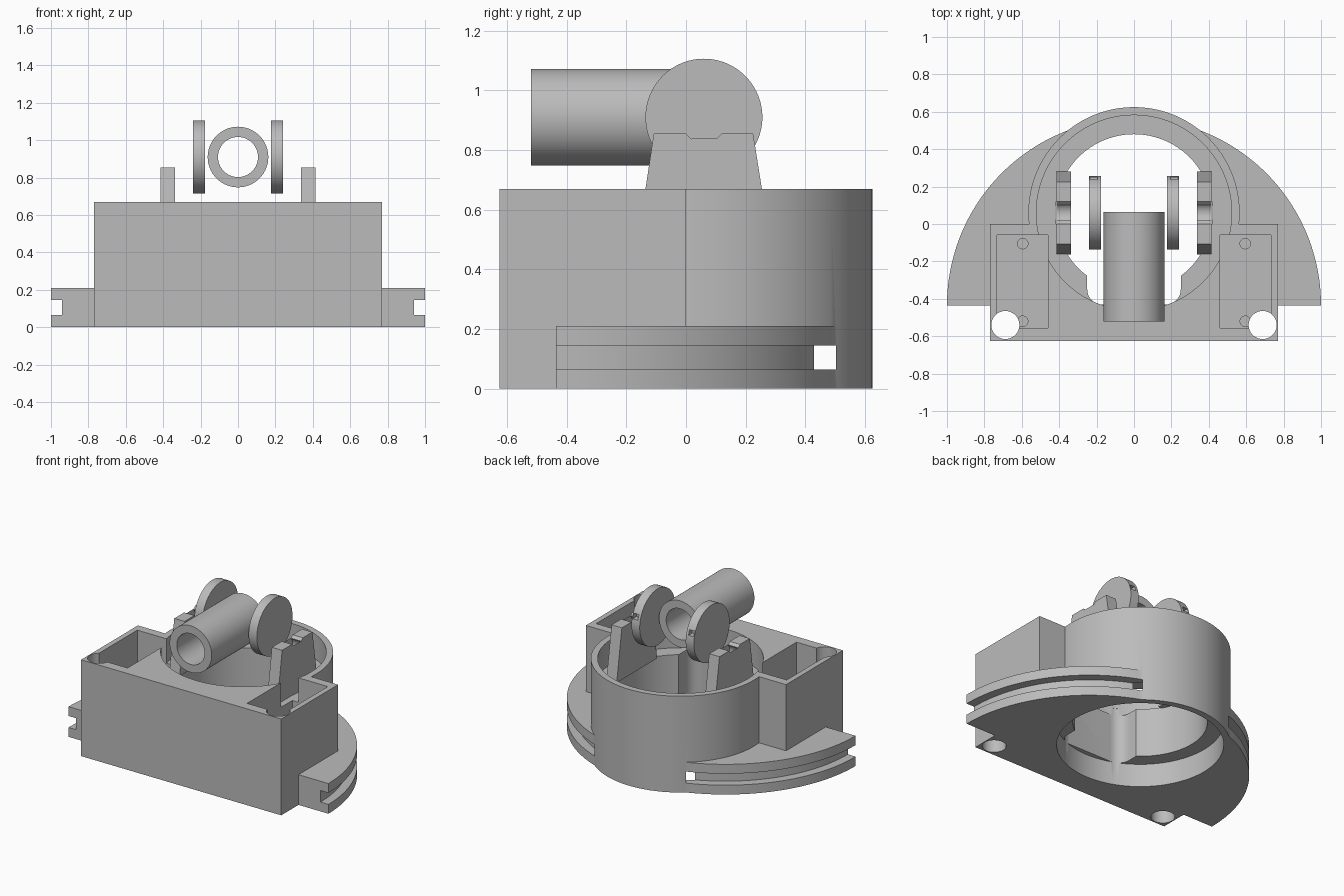
import bpy
import bmesh
from math import sin, cos, pi, radians
from mathutils import Vector

if "Cube" in bpy.data.objects:
    bpy.data.objects.remove(bpy.data.objects["Cube"])

GREY = (0.5, 0.5, 0.5, 1)
mat = bpy.data.materials.new("plain grey")
mat.use_nodes = True
mat.diffuse_color = GREY
mat.node_tree.nodes["Principled BSDF"].inputs["Base Color"].default_value = GREY


def arc(cx, cy, r, a0=0, a1=360, n=96):
    """Points along an arc; a full circle leaves out the repeated end point."""
    steps = n if a1 - a0 == 360 else n + 1
    return [(cx + r * cos(radians(a0 + (a1 - a0) * i / n)),
             cy + r * sin(radians(a0 + (a1 - a0) * i / n))) for i in range(steps)]


def rect(x0, x1, y0, y1):
    return [(x0, y0), (x1, y0), (x1, y1), (x0, y1)]


def prism(name, outline, lo, hi, axis="z"):
    """Extrude an outline along an axis: z uses (x, y), x uses (y, z), y uses (x, z)."""
    place = {"z": lambda u, v, w: (u, v, w),
             "x": lambda u, v, w: (w, u, v),
             "y": lambda u, v, w: (u, w, v)}[axis]
    bm = bmesh.new()
    face = bm.faces.new([bm.verts.new(place(u, v, lo)) for u, v in outline])
    new = bmesh.ops.extrude_face_region(bm, geom=[face])["geom"]
    shift = Vector(place(0, 0, hi - lo))
    bmesh.ops.translate(bm, vec=shift, verts=[g for g in new if isinstance(g, bmesh.types.BMVert)])
    bmesh.ops.recalc_face_normals(bm, faces=bm.faces)
    mesh = bpy.data.meshes.new(name)
    bm.to_mesh(mesh)
    bm.free()
    mesh.materials.append(mat)
    obj = bpy.data.objects.new(name, mesh)
    bpy.context.collection.objects.link(obj)
    return obj


def activate(obj):
    bpy.ops.object.select_all(action="DESELECT")
    obj.select_set(True)
    bpy.context.view_layer.objects.active = obj


def combine(obj, tool, operation="DIFFERENCE"):
    activate(obj)
    mod = obj.modifiers.new("boolean", "BOOLEAN")
    mod.operation = operation
    mod.solver = "EXACT"
    mod.object = tool
    bpy.ops.object.modifier_apply(modifier=mod.name)
    bpy.data.objects.remove(tool)


def smooth(obj):
    activate(obj)
    bpy.ops.object.shade_smooth_by_angle(angle=radians(30))


CY = 0.06        # centre of the round housing
PY = -0.435      # centre of the half-round plate
TOP = 0.67
LEDGE = 0.5

# Housing: front box, round ring and half-round plate joined together
housing = prism("housing", rect(-0.77, 0.77, -0.625, 0), 0, TOP)
combine(housing, prism("ring", arc(0, CY, 0.565), 0, TOP), "UNION")
combine(housing, prism("plate", arc(0, PY, 1, 0, 180), 0, 0.21), "UNION")

# Groove around the plate rim
groove = arc(0, PY, 1.001, -2, 182) + arc(0, PY, 0.94, -2, 182)[::-1]
combine(housing, prism("groove_cutter", groove, 0.065, 0.145))

# Stepped round opening
combine(housing, prism("upper_recess", arc(0, CY, 0.522), LEDGE, TOP + 0.1))
combine(housing, prism("lower_recess", arc(0, CY, 0.522), -0.1, 0.16))
combine(housing, prism("bore", arc(0, CY, 0.42), 0.1, LEDGE + 0.05))

# Round-cornered relief at the front of the bore
relief = (arc(-0.17, -0.35, 0.08, 180, 270, 10) + arc(0.17, -0.35, 0.08, 270, 360, 10)
          + [(0.25, -0.2), (-0.25, -0.2)])
combine(housing, prism("relief_cutter", relief, 0.1, LEDGE + 0.05))

# Side pockets with blind screw holes, and through holes in the corners
for s in (-1, 1):
    x0, x1 = sorted((s * 0.733, s * 0.46))
    combine(housing, prism("pocket", rect(x0, x1, -0.557, -0.06), 0.2, TOP + 0.1))
    combine(housing, prism("corner_hole", arc(s * 0.688, -0.54, 0.075, n=48), -0.1, TOP + 0.1))
    for y in (-0.105, -0.52):
        combine(housing, prism("screw_hole", arc(s * 0.595, y, 0.028, n=24), 0.1, 0.25))
smooth(housing)

# Bearing arms with snap-in keyholes, and trunnion discs
arm = [(-0.162, LEDGE - 0.005), (0.282, LEDGE - 0.005), (0.225, 0.855), (0.12, 0.855), (0.1, 0.835)]
arm += arc(CY, 0.795, 0.06, 48, -228, 36)
arm += [(0.02, 0.835), (0, 0.855), (-0.108, 0.855)]
for side, s in (("right", -1), ("left", 1)):
    lo, hi = sorted((s * 0.336, s * 0.415))
    smooth(prism(side + "_bearing_arm", arm, lo, hi, "x"))

    lo, hi = sorted((s * 0.177, s * 0.24))
    disc = prism(side + "_disc", arc(CY, 0.91, 0.196), lo, hi, "x")
    lo, hi = sorted((s * 0.195, s * 0.235))
    combine(disc, prism("rim_notch", rect(0.21, 0.3, 0.955, 0.99), lo, hi, "x"))
    smooth(disc)

# Hollow barrel pointing forward
barrel = prism("barrel", arc(0, 0.91, 0.162), -0.52, 0.065, "y")
combine(barrel, prism("barrel_bore", arc(0, 0.91, 0.107), -0.6, 0.1, "y"))
smooth(barrel)
